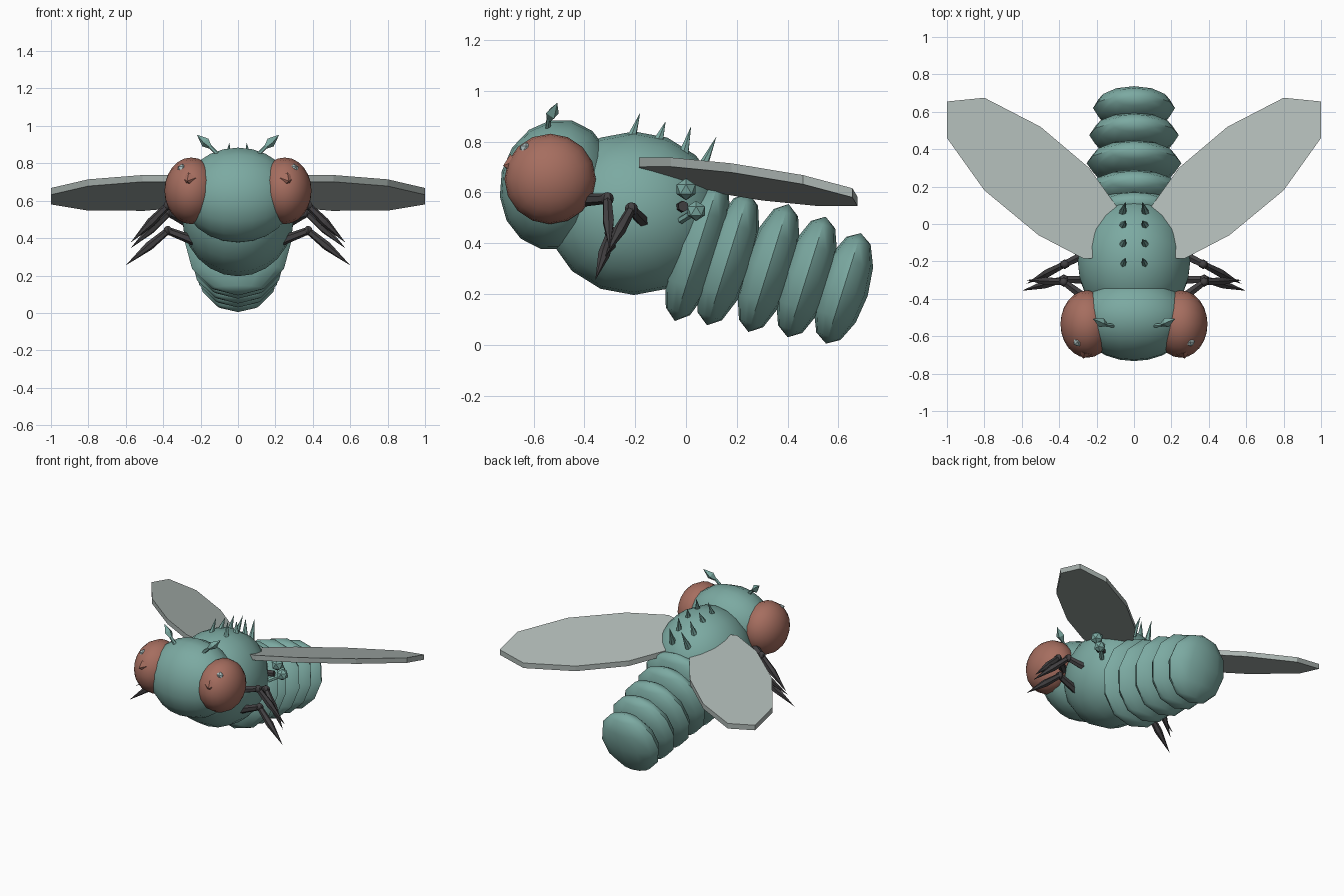
import bpy, bmesh, math
from mathutils import Vector, Matrix

if "Cube" in bpy.data.objects:
    bpy.data.objects.remove(bpy.data.objects["Cube"])


def material(name, rgb):
    m = bpy.data.materials.new(name)
    m.diffuse_color = (*rgb, 1)
    m.use_nodes = True
    m.node_tree.nodes["Principled BSDF"].inputs["Base Color"].default_value = m.diffuse_color
    return m


TEAL = material("teal body", (0.20, 0.40, 0.36))
RED = material("brick red eye", (0.38, 0.155, 0.115))
DARK = material("charcoal leg", (0.055, 0.052, 0.055))
WING = material("pale grey wing", (0.42, 0.475, 0.455))
GLINT = material("light grey glint", (0.40, 0.50, 0.50))


def finish(bm, name, mat, smooth=True):
    bmesh.ops.recalc_face_normals(bm, faces=bm.faces)
    me = bpy.data.meshes.new(name)
    for f in bm.faces:
        f.smooth = smooth
    bm.to_mesh(me)
    bm.free()
    me.materials.append(mat)
    ob = bpy.data.objects.new(name, me)
    bpy.context.collection.objects.link(ob)
    return ob


def ellipsoid(name, mat, loc, radii, seg, rings, tilt=0, sideways=False):
    """UV ball; tilt leans it about x, sideways lays the poles along x."""
    bm = bmesh.new()
    bmesh.ops.create_uvsphere(bm, u_segments=seg, v_segments=rings, radius=1)
    if sideways:
        bm.transform(Matrix.Rotation(math.pi / 2, 4, 'Y'))
    bm.transform(Matrix.Translation(loc) @ Matrix.Rotation(math.radians(tilt), 4, 'X')
                 @ Matrix.Diagonal((*radii, 1)))
    return finish(bm, name, mat)


def bar(name, mat, a, b, r1, r2, sides=6, smooth=True):
    """Tapered bar from a to b."""
    a, b = Vector(a), Vector(b)
    d = b - a
    bm = bmesh.new()
    bmesh.ops.create_cone(bm, cap_ends=True, segments=sides, radius1=r1,
                          radius2=r2, depth=d.length)
    bm.transform(Matrix.Translation((a + b) / 2)
                 @ d.to_track_quat('Z', 'Y').to_matrix().to_4x4())
    return finish(bm, name, mat, smooth)


def spindle(name, mat, a, b, r, sides=6, rings=6, smooth=True):
    """Ball stretched between a and b."""
    a, b = Vector(a), Vector(b)
    d = b - a
    bm = bmesh.new()
    bmesh.ops.create_uvsphere(bm, u_segments=sides, v_segments=rings, radius=1)
    bm.transform(Matrix.Translation((a + b) / 2)
                 @ d.to_track_quat('Z', 'Y').to_matrix().to_4x4()
                 @ Matrix.Diagonal((r, r, d.length / 2, 1)))
    return finish(bm, name, mat, smooth)


def ball(name, mat, loc, r):
    bm = bmesh.new()
    bmesh.ops.create_icosphere(bm, subdivisions=1, radius=r)
    bm.transform(Matrix.Translation(loc))
    return finish(bm, name, mat, False)


# Head and thorax
ellipsoid("head", TEAL, (0, -0.51, 0.63), (0.30, 0.222, 0.26), 16, 12, -14, True)
ellipsoid("thorax", TEAL, (0, -0.205, 0.518), (0.30, 0.345, 0.322), 16, 12, 0, True)

# Abdomen: leaning lens-shaped rings, shrinking to the tail
rings = [(0.045, 0.375, 0.295), (0.165, 0.337, 0.273), (0.325, 0.302, 0.264),
         (0.475, 0.267, 0.249), (0.62, 0.222, 0.228)]
for i, (y, z, r) in enumerate(rings):
    ellipsoid(f"abdomen_ring_{i + 1}", TEAL, (0, y, z), (r * 0.96, 0.1, r), 12, 6, -17.5)

# Wing outline in plan, lying on a sloped plane
outline = [(1, 0.655), (0.8, 0.675), (0.5, 0.52), (0.24, 0.30), (0.04, 0.02),
           (0.04, -0.175), (0.27, -0.185), (0.51, -0.06), (0.8, 0.18), (1, 0.46)]
legs = {"front": [(0.24, -0.41, 0.57), (0.375, -0.31, 0.575), (0.575, -0.30, 0.375)],
        "middle": [(0.23, -0.30, 0.385), (0.375, -0.295, 0.44), (0.60, -0.357, 0.255)],
        "hind": [(0.23, -0.145, 0.46), (0.37, -0.215, 0.535), (0.575, -0.32, 0.345)]}
spines = [((-0.22, 0.80), (-0.18, 0.915)), ((-0.11, 0.80), (-0.08, 0.88)),
          ((-0.01, 0.75), (0.02, 0.86)), ((0.06, 0.69), (0.12, 0.82))]

for side, s in (("right", 1), ("left", -1)):
    def P(x, y, z):
        return (s * x, y, z)

    # Eyes with a raised facet and a glint
    ellipsoid(f"{side}_eye", RED, P(0.25, -0.535, 0.653), (0.143, 0.18, 0.178), 16, 12, 0, True)
    bar(f"{side}_eye_facet", RED, P(0.262, -0.685, 0.71), P(0.272, -0.72, 0.705),
        0.042, 0.0, 5, False)
    ball(f"{side}_eye_glint", GLINT, P(0.30, -0.63, 0.77), 0.027)

    # Antennae: thin stem and diamond tip
    bar(f"{side}_antenna_stem", TEAL, P(0.10, -0.545, 0.84), P(0.15, -0.54, 0.89), 0.012, 0.01)
    spindle(f"{side}_antenna_tip", TEAL, P(0.13, -0.545, 0.87), P(0.22, -0.507, 0.953),
            0.027, 4, 2, False)

    # Wings
    bm = bmesh.new()
    top = [bm.verts.new(P(x, y, 0.65 + 0.14 * x - 0.265 * y)) for x, y in outline]
    low = [bm.verts.new(v.co - Vector((0, 0, 0.036))) for v in top]
    bm.faces.new(top)
    bm.faces.new(low[::-1])
    for i in range(len(top)):
        j = (i + 1) % len(top)
        bm.faces.new((top[i], low[i], low[j], top[j]))
    finish(bm, f"{side}_wing", WING, False)

    # Legs: thick upper part, knee, pointed lower part
    for leg, (hip, knee, tip) in legs.items():
        hip, knee, tip = P(*hip), P(*knee), P(*tip)
        mid = Vector(knee).lerp(Vector(tip), 0.45)
        bar(f"{side}_{leg}_upper_leg", DARK, hip, knee, 0.027, 0.02)
        spindle(f"{side}_{leg}_knee", DARK, Vector(knee) + Vector((0, 0, 0.026)),
                Vector(knee) - Vector((0, 0, 0.026)), 0.026)
        bar(f"{side}_{leg}_shin", DARK, knee, mid, 0.018, 0.024)
        bar(f"{side}_{leg}_foot", DARK, mid, tip, 0.024, 0.0)

    # Balancers behind the wings
    bar(f"{side}_balancer_stem", DARK, P(0.20, -0.03, 0.54), P(0.29, -0.01, 0.545), 0.022, 0.022)
    ball(f"{side}_balancer_upper", TEAL, P(0.31, 0.0, 0.612), 0.043)
    ball(f"{side}_balancer_lower", TEAL, P(0.32, 0.04, 0.527), 0.04)
    bar(f"{side}_balancer_link", TEAL, P(0.25, -0.02, 0.49), P(0.32, 0.04, 0.527), 0.015, 0.015)

    # Back spines
    for i, ((y0, z0), (y1, z1)) in enumerate(spines):
        bar(f"{side}_spine_{i + 1}", TEAL, P(0.06, y0, z0), P(0.045, y1, z1), 0.022, 0.0, 6)

# Keep hard edges crisp on the smooth parts
for ob in bpy.context.collection.objects:
    ob.select_set(True)
    bpy.context.view_layer.objects.active = ob
bpy.ops.object.shade_smooth_by_angle(angle=math.radians(35))
for ob in bpy.context.collection.objects:
    if any(k in ob.name for k in ("wing", "glint", "facet", "balancer", "antenna_tip")):
        ob.data.shade_flat()
